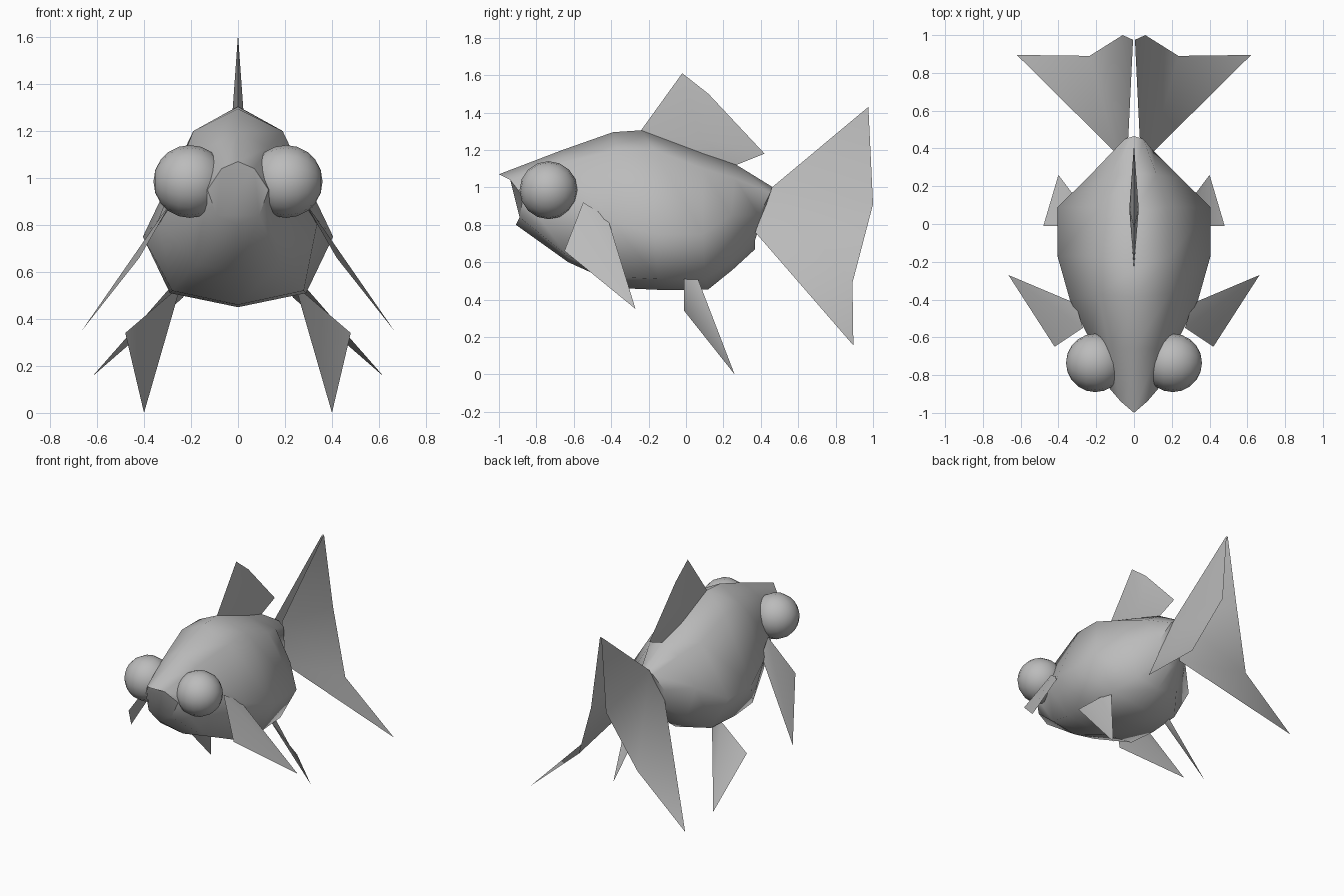
import bpy
import bmesh
from math import radians

cube = bpy.data.objects.get("Cube")
if cube:
    bpy.data.objects.remove(cube)

grey = bpy.data.materials.new("plain_grey")
grey.use_nodes = True
COLOUR = (0.5, 0.5, 0.5, 1)
grey.diffuse_color = COLOUR
grey.node_tree.nodes["Principled BSDF"].inputs["Base Color"].default_value = COLOUR


def finish(name, bm, angle=60):
    """Turn a bmesh into a smooth-shaded grey object."""
    mesh = bpy.data.meshes.new(name)
    bm.to_mesh(mesh)
    bm.free()
    obj = bpy.data.objects.new(name, mesh)
    bpy.context.collection.objects.link(obj)
    mesh.materials.append(grey)
    bpy.ops.object.select_all(action="DESELECT")
    obj.select_set(True)
    bpy.context.view_layer.objects.active = obj
    bpy.ops.object.shade_smooth_by_angle(angle=radians(angle))
    return obj


def sheet(name, points, faces, side):
    """Flat fin on one side of the body."""
    bm = bmesh.new()
    verts = [bm.verts.new((side * x, y, z)) for x, y, z in points]
    for face in faces:
        bm.faces.new([verts[i] for i in face])
    bmesh.ops.recalc_face_normals(bm, faces=bm.faces)
    # outer face points away from the body
    if sum(f.normal.x * f.calc_area() for f in bm.faces) * side < 0:
        bmesh.ops.reverse_faces(bm, faces=bm.faces)
    finish(name, bm)


# Body: half sections from back ridge to belly, nose to tail
sections = [
    [(0, -1.0, 1.07), (.07, -.94, 1.04), (.13, -.87, .95), (.09, -.89, .84), (0, -.91, .80)],
    [(0, -.66, 1.20), (.13, -.66, 1.13), (.23, -.62, .88), (.18, -.63, .63), (0, -.63, .60)],
    [(0, -.39, 1.295), (.19, -.37, 1.2), (.34, -.4, .82), (.28, -.36, .52), (0, -.32, .46)],
    [(0, -.24, 1.305), (.19, -.17, 1.2), (.405, -.17, .75), (.29, -.15, .51), (0, -.1, .45)],
    [(0, .06, 1.2), (.18, .09, 1.1), (.405, .09, .75), (.27, .1, .51), (0, .12, .455)],
    [(0, .27, 1.12), (.12, .26, 1.05), (.25, .24, .85), (.17, .24, .6), (0, .25, .56)],
    [(0, .465, 1.0), (.05, .45, .97), (.1, .39, .85), (.06, .37, .72), (0, .37, .67)],
]
bm = bmesh.new()
rings = []
for half in sections:
    full = half + [(-x, y, z) for x, y, z in half[-2:0:-1]]
    rings.append([bm.verts.new(p) for p in full])
for a, b in zip(rings, rings[1:]):
    for i in range(len(a)):
        j = (i + 1) % len(a)
        bm.faces.new((a[i], a[j], b[j], b[i]))
bm.faces.new(rings[0])
bm.faces.new(rings[-1])
bmesh.ops.recalc_face_normals(bm, faces=bm.faces)
finish("body", bm)

# Dorsal fin: outline on the centre line, thickened in the middle
outline = [(-.24, 1.305), (-.02, 1.61), (.12, 1.5), (.42, 1.18), (.27, 1.12), (.02, 1.1)]
bm = bmesh.new()
rim = [bm.verts.new((0, y, z)) for y, z in outline]
for side in (-1, 1):
    mid = bm.verts.new((side * .025, .08, 1.26))
    for i in range(len(rim)):
        bm.faces.new((rim[i], rim[(i + 1) % len(rim)], mid))
bmesh.ops.recalc_face_normals(bm, faces=bm.faces)
finish("dorsal_fin", bm)

# Paired parts
for side, label in ((1, "left"), (-1, "right")):
    bm = bmesh.new()
    bmesh.ops.create_uvsphere(bm, u_segments=16, v_segments=10, radius=.155)
    eye = finish(label + "_eye", bm)
    eye.location = (side * .205, -.735, .985)
    eye.rotation_euler = (0, radians(90), 0)

    sheet(label + "_pectoral_fin",
          [(.27, -.55, .92), (.31, -.42, .84), (.665, -.27, .35), (.42, -.65, .66)],
          [(0, 1, 2), (0, 2, 3)], side)
    sheet(label + "_pelvic_fin",
          [(.27, -.01, .52), (.25, .06, .52), (.40, .26, 0), (.48, -.01, .34)],
          [(0, 1, 2), (0, 2, 3)], side)
    sheet(label + "_tail_lobe",
          [(.03, .46, 1.0), (.005, .975, 1.43), (.06, 1.0, .91),
           (.235, .89, .49), (.62, .895, .155), (.09, .37, .76)],
          [(0, 1, 2), (0, 2, 3), (0, 3, 5), (5, 3, 4)], side)
